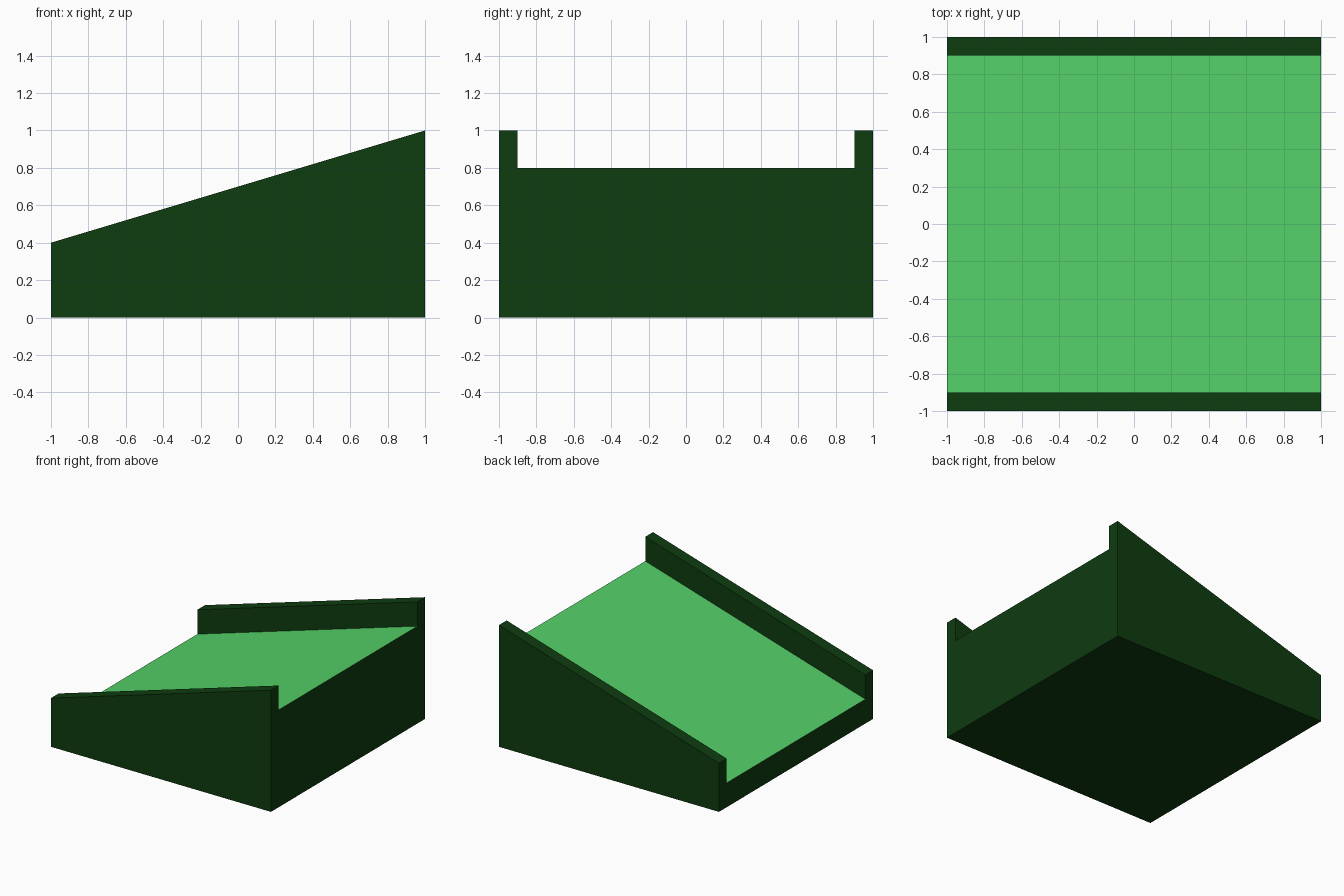
import bpy
import bmesh

cube = bpy.data.objects.get("Cube")
if cube:
    bpy.data.objects.remove(cube, do_unlink=True)


def make_material(name, rgb):
    mat = bpy.data.materials.new(name)
    mat.use_nodes = True
    color = (*rgb, 1.0)
    mat.diffuse_color = color
    mat.node_tree.nodes["Principled BSDF"].inputs["Base Color"].default_value = color
    return mat


dark_green = make_material("dark green", (0.0045, 0.045, 0.005))
light_green = make_material("light green", (0.09, 0.63, 0.14))

LOW, HIGH = 0.4, 1.0   # wall heights at the two ends
RIM = 0.2              # how far the walls stand above the ramp
INNER = 0.9            # inner face of the walls


def wedge(name, y0, y1, drop, painted_top=False):
    """Extrude a sloping side profile along y."""
    profile = [(-1, 0), (1, 0), (1, HIGH - drop), (-1, LOW - drop)]
    bm = bmesh.new()
    face = bm.faces.new([bm.verts.new((x, y0, z)) for x, z in profile])
    grown = bmesh.ops.extrude_face_region(bm, geom=[face])["geom"]
    moved = [g for g in grown if isinstance(g, bmesh.types.BMVert)]
    bmesh.ops.translate(bm, verts=moved, vec=(0, y1 - y0, 0))
    bmesh.ops.recalc_face_normals(bm, faces=bm.faces)
    bm.normal_update()
    for f in bm.faces:
        f.material_index = int(painted_top and f.normal.z > 0.5)
    mesh = bpy.data.meshes.new(name)
    bm.to_mesh(mesh)
    bm.free()
    mesh.materials.append(dark_green)
    if painted_top:
        mesh.materials.append(light_green)
    obj = bpy.data.objects.new(name, mesh)
    bpy.context.collection.objects.link(obj)
    return obj


# Ramp bed with a light running surface
wedge("ramp_bed", -INNER, INNER, RIM, painted_top=True)

# Raised walls along both sides
wedge("front_wall", -1, -INNER, 0)
wedge("back_wall", INNER, 1, 0)
